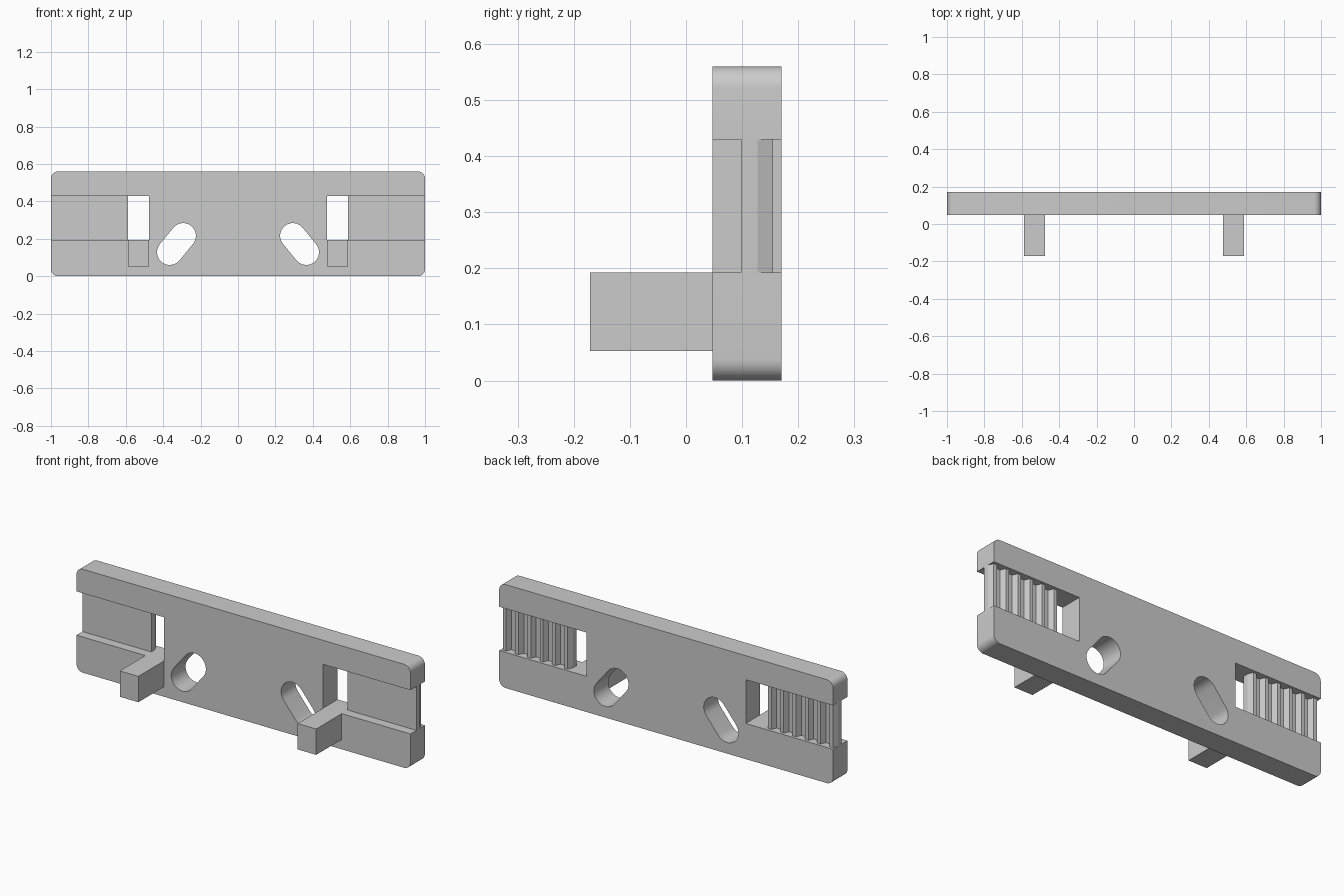
import bpy, bmesh, math
from mathutils import Vector

cube = bpy.data.objects.get("Cube")
if cube:
    bpy.data.objects.remove(cube, do_unlink=True)

grey = bpy.data.materials.new("plain grey")
grey.use_nodes = True
colour = (0.6, 0.6, 0.6, 1)
grey.diffuse_color = colour
grey.node_tree.nodes["Principled BSDF"].inputs["Base Color"].default_value = colour

FRONT, BACK = 0.047, 0.17          # plate faces
HEIGHT = 0.56
LOW, HIGH = 0.193, 0.43            # window and belt channel
INNER, OUTER = 0.477, 0.588        # window width


def prism(name, points, offset):
    """Extrude a closed 3D outline along an offset vector."""
    bm = bmesh.new()
    face = bm.faces.new([bm.verts.new(p) for p in points])
    new = bmesh.ops.extrude_face_region(bm, geom=[face])["geom"]
    moved = [v for v in new if isinstance(v, bmesh.types.BMVert)]
    bmesh.ops.translate(bm, verts=moved, vec=offset)
    bmesh.ops.recalc_face_normals(bm, faces=bm.faces)
    mesh = bpy.data.meshes.new(name)
    bm.to_mesh(mesh)
    bm.free()
    mesh.materials.append(grey)
    obj = bpy.data.objects.new(name, mesh)
    bpy.context.collection.objects.link(obj)
    return obj


def box(name, x0, x1, y0, y1, z0, z1):
    outline = [(x0, y0, z0), (x1, y0, z0), (x1, y0, z1), (x0, y0, z1)]
    return prism(name, outline, (0, y1 - y0, 0))


def arc(cx, cz, radius, start, end, steps, y):
    """Points on an arc in the front plane, angles in degrees."""
    angles = [math.radians(start + (end - start) * i / steps) for i in range(steps + 1)]
    return [(cx + radius * math.cos(a), y, cz + radius * math.sin(a)) for a in angles]


def select(obj):
    bpy.ops.object.select_all(action="DESELECT")
    obj.select_set(True)
    bpy.context.view_layer.objects.active = obj


def cut(target, cutter):
    cutter.hide_render = True
    mod = target.modifiers.new("cut", "BOOLEAN")
    mod.operation, mod.solver, mod.object = "DIFFERENCE", "EXACT", cutter
    select(target)
    bpy.ops.object.modifier_apply(modifier=mod.name)
    bpy.data.objects.remove(cutter, do_unlink=True)


# Plate with rounded corners
r = 0.038
outline = []
for cx, cz, start in ((1 - r, HEIGHT - r, 0), (r - 1, HEIGHT - r, 90),
                      (r - 1, r, 180), (1 - r, r, 270)):
    outline += arc(cx, cz, r, start, start + 90, 8, FRONT)
plate = prism("plate", outline, (0, BACK - FRONT, 0))

for side, label in ((1, "left"), (-1, "right")):
    # Open channel at the plate end
    x0, x1 = sorted((side * INNER, side * 1.2))
    cut(plate, box("channel_cutter", x0, x1, FRONT - 0.1, BACK + 0.1, LOW, HIGH))

    # Slanted round-ended slot
    top = Vector((side * 0.293, 0.216))
    bottom = Vector((side * 0.365, 0.128))
    axis = top - bottom
    tilt = math.degrees(math.atan2(axis.y, axis.x))
    slot = (arc(top.x, top.y, 0.068, tilt - 90, tilt + 90, 16, FRONT - 0.1)
            + arc(bottom.x, bottom.y, 0.068, tilt + 90, tilt + 270, 16, FRONT - 0.1))
    cut(plate, prism("slot_cutter", slot, (0, 0.4, 0)))

    # Belt web with a row of tapered teeth on its back
    count, base, slope = 6, 0.044, 0.012
    pitch = (1 - OUTER - base) / (count - 1)
    valley, crest = 0.127, 0.155
    profile = [(1, 0.098), (OUTER, 0.098)]
    for i in range(count):
        x = OUTER + i * pitch
        profile += [(x, valley), (x + slope, crest),
                    (x + base - slope, crest), (x + base, valley)]
    prism(label + "_toothed_web", [(side * x, y, LOW) for x, y in profile],
          (0, 0, HIGH - LOW))

    # Front peg below the window
    x0, x1 = sorted((side * INNER, side * OUTER))
    box(label + "_peg", x0, x1, -0.171, FRONT, 0.053, LOW)

select(plate)
bpy.ops.object.shade_smooth_by_angle(angle=math.radians(30))
